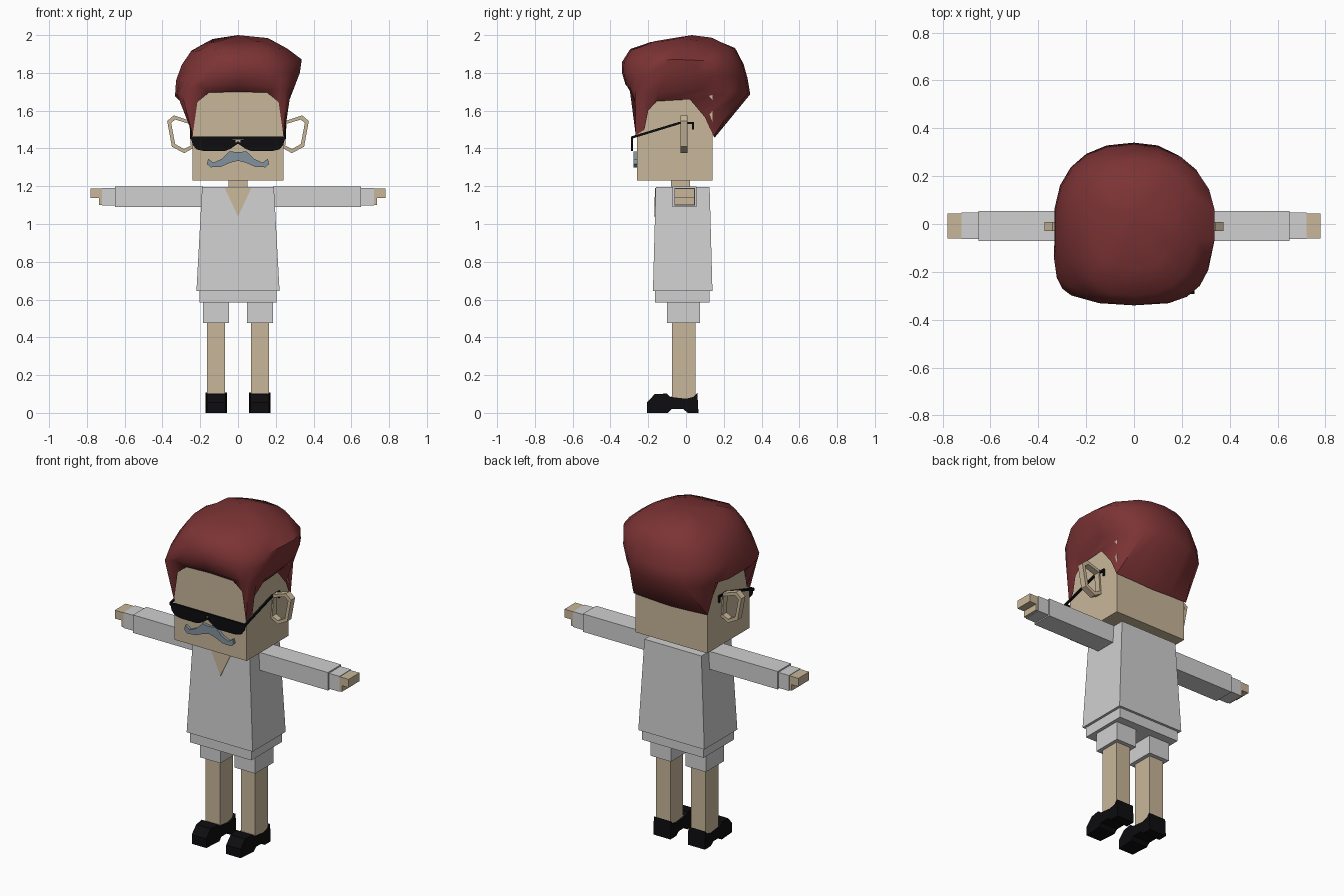
import bpy, bmesh, math, random

random.seed(4)
cube = bpy.data.objects.get("Cube")
if cube:
    bpy.data.objects.remove(cube, do_unlink=True)


def material(name, r, g, b):
    m = bpy.data.materials.new(name)
    m.use_nodes = True
    m.diffuse_color = (r, g, b, 1)
    bsdf = next(n for n in m.node_tree.nodes if n.type == 'BSDF_PRINCIPLED')
    bsdf.inputs["Base Color"].default_value = (r, g, b, 1)
    bsdf.inputs["Roughness"].default_value = 0.8
    return m


SKIN = material("skin", .58, .47, .32)
CLOTH = material("pale_grey_cloth", .63, .63, .63)
HAIR = material("dark_red_hair", .2, .033, .035)
BLACK = material("black", .004, .004, .005)
GREY = material("blue_grey_moustache", .23, .29, .34)


def finish(name, bm, mat, mirror=False):
    bmesh.ops.recalc_face_normals(bm, faces=bm.faces)
    mesh = bpy.data.meshes.new(name)
    bm.to_mesh(mesh)
    bm.free()
    ob = bpy.data.objects.new(name, mesh)
    bpy.context.collection.objects.link(ob)
    mesh.materials.append(mat)
    if mirror:
        ob.modifiers.new("mirror", 'MIRROR').use_mirror_merge = False
    return ob


def loft(bm, rings, closed=True):
    """Join rings of equal length with quads."""
    loops = [[bm.verts.new(p) for p in ring] for ring in rings]
    for a, b in zip(loops, loops[1:]):
        for i in range(len(a)):
            j = (i + 1) % len(a)
            bm.faces.new((a[i], a[j], b[j], b[i]))
    if closed:
        bm.faces.new(loops[0])
        bm.faces.new(loops[-1])
    return loops


def box(name, x, y, z, mat, mirror=False, top_x=None, top_y=None):
    """Box from min/max pairs, with an optional different top."""
    def ring(xs, ys, h):
        return [(xs[0], ys[0], h), (xs[1], ys[0], h), (xs[1], ys[1], h), (xs[0], ys[1], h)]
    bm = bmesh.new()
    loft(bm, [ring(x, y, z[0]), ring(top_x or x, top_y or y, z[1])])
    return finish(name, bm, mat, mirror)


def plate(name, outline, axis, lo, hi, mat, mirror=False):
    """Outline in (x, z) or (y, z), extruded along the other level axis."""
    bm = bmesh.new()
    loft(bm, [[(d, u, v) if axis == 'x' else (u, d, v) for u, v in outline] for d in (lo, hi)])
    return finish(name, bm, mat, mirror)


# Head, neck and body
box("head", (-.24, .24), (-.26, .14), (1.23, 1.73), SKIN)
box("neck", (-.05, .05), (-.08, .02), (1.17, 1.24), SKIN)
box("shirt", (-.22, .22), (-.175, .14), (.645, 1.195), CLOTH, False, (-.19, .19), (-.16, .125))
box("shorts_waist", (-.205, .205), (-.165, .125), (.585, .65), CLOTH)
collar = plate("open_collar", [(-.07, 1.19), (.07, 1.19), (0, 1.04)], 'y', -.003, .003, SKIN)
for v in collar.data.vertices:
    v.co.y -= .161 + (1.195 - v.co.z) * .0273

# Arms
box("sleeve", (.185, .65), (-.072, .055), (1.09, 1.198), CLOTH, True)
box("cuff", (.65, .72), (-.062, .048), (1.097, 1.19), CLOTH, True)
box("hand", (.72, .78), (-.06, .044), (1.137, 1.187), SKIN, True)
box("palm", (.72, .735), (-.06, .044), (1.1, 1.137), SKIN, True)

# Legs and shoes
box("shorts_leg", (.048, .185), (-.1, .075), (.475, .59), CLOTH, True)
box("leg", (.07, .165), (-.073, .05), (.06, .48), SKIN, True)
box("foot", (.07, .16), (-.12, .055), (.05, .088), SKIN, True, (.07, .16), (-.08, .055))
shoe = plate("shoe", [(-.207, 0), (-.207, .055), (-.165, .1), (-.1, .102), (-.085, .085), (0, .075),
                      (.04, .085), (.06, .107), (.066, 0), (.01, 0), (-.015, .02), (-.075, .02),
                      (-.095, 0)], 'x', .058, .172, BLACK, True)
for v in shoe.data.vertices:
    if v.co.y < -.15:
        v.co.x = .115 + (v.co.x - .115) * .85

# Ear rings
outer = [(.25, 1.545), (.34, 1.575), (.375, 1.545), (.35, 1.41), (.285, 1.375), (.24, 1.4)]
inner = [(.257, 1.53), (.332, 1.553), (.354, 1.535), (.333, 1.423), (.286, 1.397), (.25, 1.415)]
bm = bmesh.new()
loft(bm, [[(x, y, z) for x, z in o] for o, y in
          ((outer, -.03), (outer, .008), (inner, .008), (inner, -.03), (outer, -.03))], False)
bmesh.ops.remove_doubles(bm, verts=bm.verts, dist=.0001)
finish("ear", bm, SKIN, True)

# Sunglasses
plate("lens", [(.012, 1.445), (.25, 1.46), (.24, 1.42), (.22, 1.395), (.18, 1.386), (.07, 1.386),
               (.035, 1.4), (.015, 1.425)], 'y', -.29, -.28, BLACK, True)
box("brow_bar", (-.252, .252), (-.292, -.28), (1.447, 1.462), BLACK)
plate("nose_bridge", [(-.03, 1.405), (0, 1.425), (.03, 1.405), (.03, 1.42), (0, 1.438), (-.03, 1.42)],
      'y', -.288, -.28, BLACK)
plate("glasses_temple", [(-.292, 1.45), (-.292, 1.463), (-.035, 1.541), (.042, 1.541), (.042, 1.5),
                         (.032, 1.5), (.032, 1.529), (-.033, 1.529)], 'x', .243, .253, BLACK, True)

# Moustache
half = [(.045, 1.385), (.085, 1.345), (.13, 1.325), (.158, 1.345), (.165, 1.318), (.145, 1.3),
        (.09, 1.303), (.04, 1.325)]
plate("moustache", [(0, 1.38)] + half + [(0, 1.335)] + [(-x, z) for x, z in reversed(half)],
      'y', -.277, -.259, GREY)

# Hair: hairline around the head, then swelling rings up to the crown
line = [(0, -.27, 1.7), (.155, -.27, 1.695), (.215, -.268, 1.645), (.24, -.266, 1.47),
        (.25, -.22, 1.5), (.25, -.2, 1.6), (.25, -.155, 1.65), (.25, .02, 1.66),
        (.25, .1, 1.565), (.247, .146, 1.465), (.12, .15, 1.46), (0, .15, 1.455)]
hairline = line + [(-x, y, z) for x, y, z in reversed(line[1:-1])]
# Front, right, back and left reach with heights, then corner roundness at the front
swell = [((.32, 1.74), (.29, 1.7), (.34, 1.69), (.335, 1.67), .4),
         ((.34, 1.8), (.33, 1.8), (.325, 1.77), (.33, 1.755), .65),
         ((.34, 1.86), (.34, 1.87), (.305, 1.85), (.3, 1.84), .85),
         ((.3, 1.925), (.265, 1.93), (.26, 1.925), (.25, 1.91), .85),
         ((.19, 1.965), (.16, 1.978), (.14, 1.983), (.17, 1.965), .85)]
rings = [hairline]
for front, right, back, left, power in swell:
    ring = []
    for i in range(len(hairline)):
        a = 2 * math.pi * i / len(hairline)
        s, c = math.sin(a), math.cos(a)
        e = power if c > 0 else .85
        side, end = (right if s > 0 else left), (front if c > 0 else back)
        x = math.copysign(abs(s) ** e, s) * side[0]
        y = -math.copysign(abs(c) ** e, c) * end[0]
        z = side[1] * s * s + end[1] * c * c + random.uniform(-.007, .007)
        ring.append((x, y, z))
    rings.append(ring)
bm = bmesh.new()
top = loft(bm, rings, False)[-1]
crown = bm.verts.new((0, .03, 2))
for i, v in enumerate(top):
    bm.faces.new((v, top[(i + 1) % len(top)], crown))
hair = finish("hair", bm, HAIR)
bpy.ops.object.select_all(action='DESELECT')
hair.select_set(True)
bpy.context.view_layer.objects.active = hair
bpy.ops.object.shade_smooth_by_angle(angle=math.radians(50))
